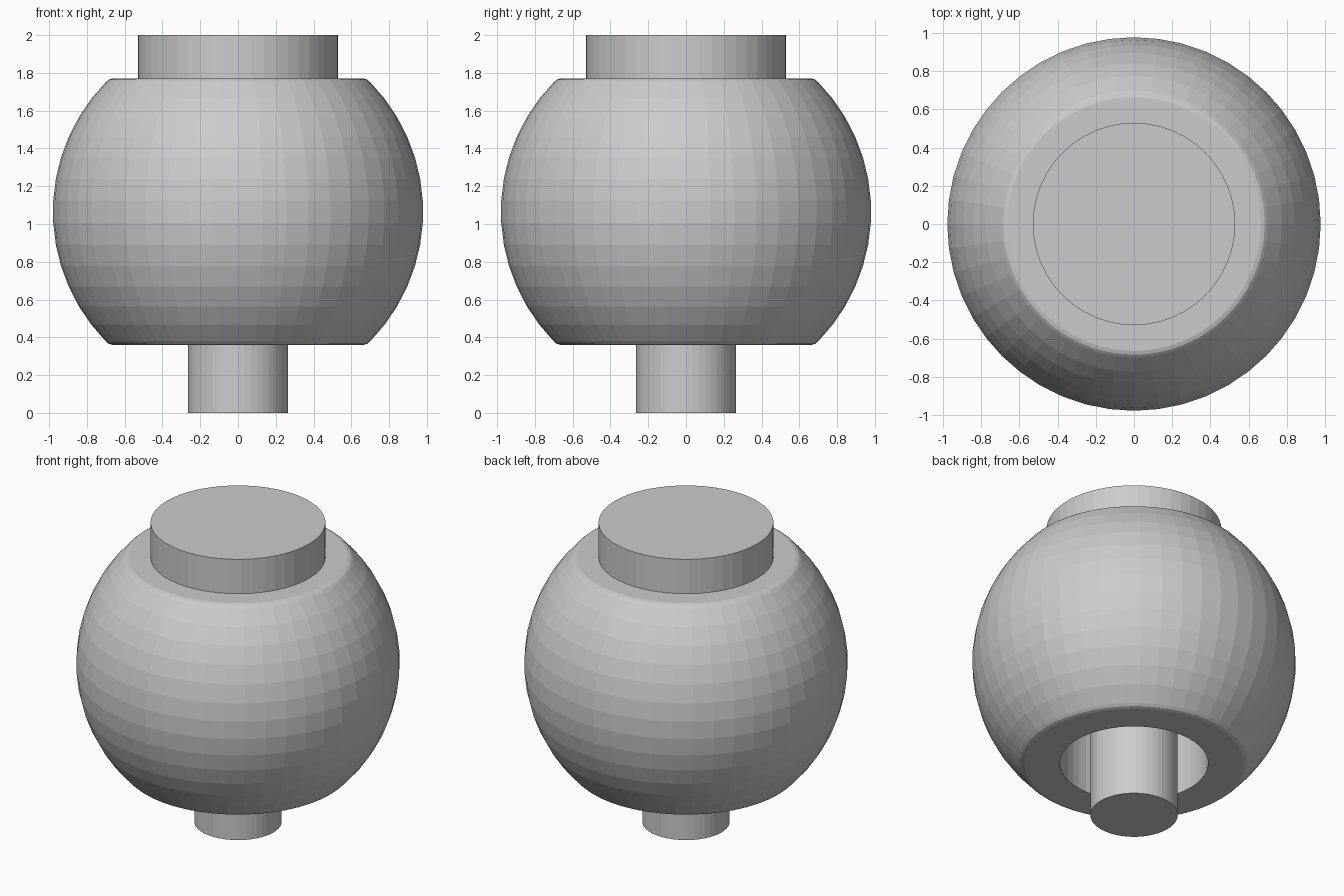
import bpy, bmesh, math

if "Cube" in bpy.data.objects:
    bpy.data.objects.remove(bpy.data.objects["Cube"])

SEGMENTS = 48

grey = bpy.data.materials.new("light grey")
grey.diffuse_color = (0.6, 0.6, 0.6, 1)
grey.use_nodes = True
grey.node_tree.nodes["Principled BSDF"].inputs["Base Color"].default_value = grey.diffuse_color


def lathe(name, profile, closed):
    """Revolve an (r, z) profile around z; closed joins last point to first."""
    bm = bmesh.new()
    verts = [bm.verts.new((r, 0, z)) for r, z in profile]
    pairs = list(zip(verts, verts[1:]))
    if closed:
        pairs.append((verts[-1], verts[0]))
    edges = [bm.edges.new(p) for p in pairs]
    bmesh.ops.spin(bm, geom=verts + edges, cent=(0, 0, 0), axis=(0, 0, 1),
                   angle=math.tau, steps=SEGMENTS, use_merge=False)
    bmesh.ops.remove_doubles(bm, verts=bm.verts, dist=0.0001)
    if not closed:
        # cap the open ends
        bmesh.ops.holes_fill(bm, edges=[e for e in bm.edges if e.is_boundary], sides=0)
    bmesh.ops.recalc_face_normals(bm, faces=bm.faces)
    mesh = bpy.data.meshes.new(name)
    bm.to_mesh(mesh)
    bm.free()
    mesh.materials.append(grey)
    obj = bpy.data.objects.new(name, mesh)
    bpy.context.collection.objects.link(obj)
    return obj


# Truncated ball with softened rims and a bore right through it
CENTRE, RADIUS, HALF, BORE = 1.065, 0.98, 0.705, 0.45
LIMIT, BANDS = math.radians(44.4), 13
rim = [(BORE, HALF), (0.665, HALF), (0.685, HALF - 0.006)]
arc = []
for i in range(BANDS + 1):
    a = LIMIT - 2 * LIMIT * i / BANDS
    arc.append((RADIUS * math.cos(a), RADIUS * math.sin(a)))
section = rim + arc + [(r, -z) for r, z in reversed(rim)]
lathe("ball", [(r, CENTRE + z) for r, z in section], True)

# Pin: wide head resting on the ball, narrow shaft through the bore
top = CENTRE + HALF
lathe("pin", [(0.53, 2.0), (0.53, top), (0.265, top), (0.265, 0.0)], False)
